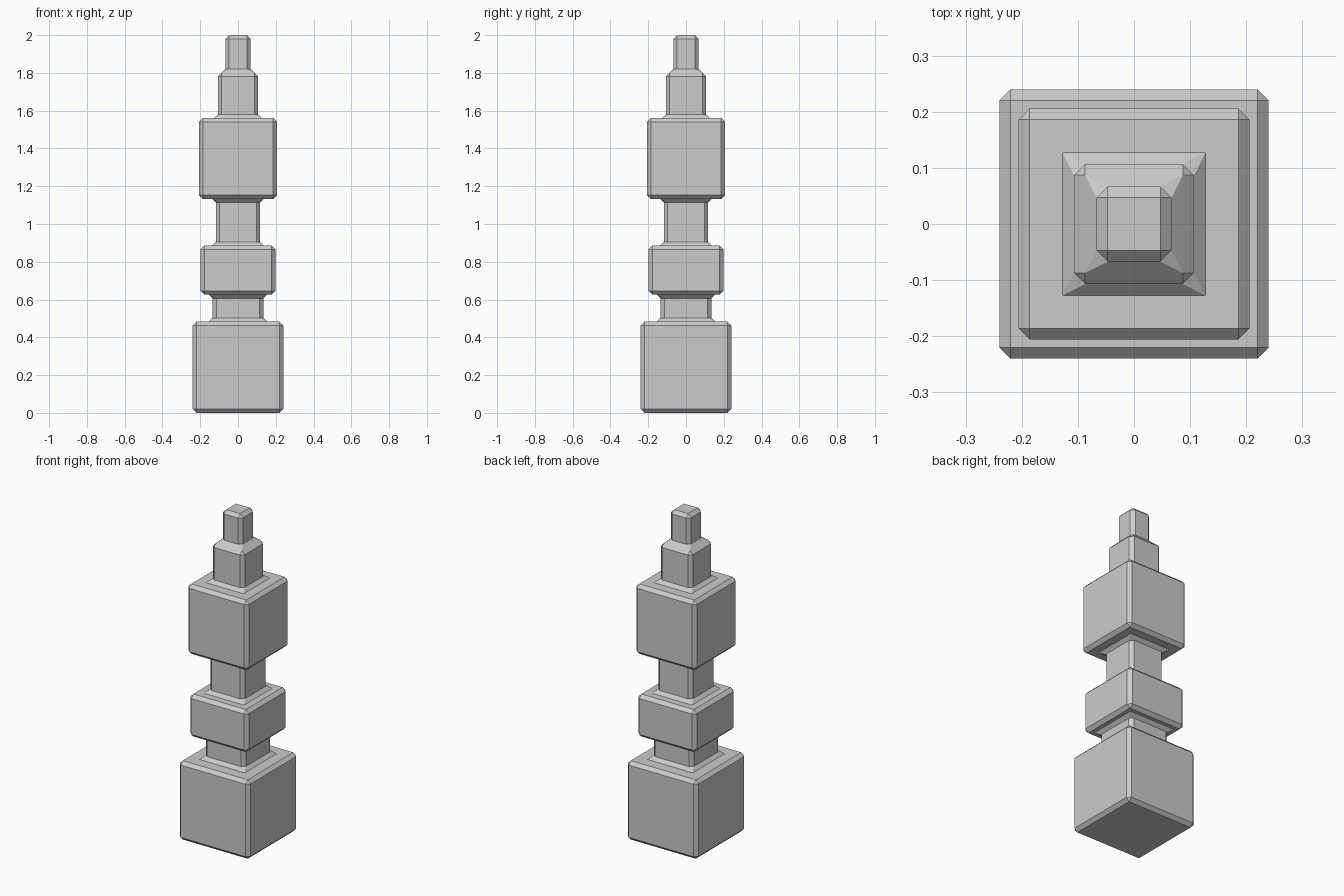
import bpy
import bmesh
from mathutils import Matrix

if "Cube" in bpy.data.objects:
    bpy.data.objects.remove(bpy.data.objects["Cube"])

C = 0.02  # chamfer width on every edge

# stacked square tiers: bottom z, top z, half width
TIERS = [
    (0.0, 0.483, 0.24),     # base block
    (0.483, 0.626, 0.135),  # lower neck
    (0.626, 0.886, 0.198),  # middle block
    (0.886, 1.133, 0.117),  # upper neck
    (1.133, 1.561, 0.206),  # large block
    (1.561, 1.80, 0.107),   # shoulder
    (1.80, 2.0, 0.067),     # tip
]


def ring(bm, half, z, cut):
    """Square ring with cut corners (cut = 0 gives doubled corner points)."""
    pts = []
    for i in range(4):
        rot = Matrix.Rotation(i * 1.5707963268, 3, 'Z')
        for x, y in ((half, half - cut), (half - cut, half)):
            pts.append(bm.verts.new(rot @ Matrix.Translation((x, y, z)).translation))
    return pts


bm = bmesh.new()
rings = []
for i, (z0, z1, h) in enumerate(TIERS):
    below = TIERS[i - 1][2] if i else 0
    above = TIERS[i + 1][2] if i + 1 < len(TIERS) else 0
    # edges chamfer inward next to a narrower tier, flare out next to a wider one
    low = h - C if below < h else h + C
    high = h - C if above < h else h + C
    rings += [ring(bm, low, z0, 0), ring(bm, h, z0 + C, C),
              ring(bm, h, z1 - C, C), ring(bm, high, z1, 0)]

# skin between the rings and close both ends
for a, b in zip(rings, rings[1:]):
    for j in range(8):
        k = (j + 1) % 8
        bm.faces.new((a[j], a[k], b[k], b[j]))
bm.faces.new(rings[0][::-1])
bm.faces.new(rings[-1])
bmesh.ops.remove_doubles(bm, verts=bm.verts[:], dist=0.0005)
bmesh.ops.recalc_face_normals(bm, faces=bm.faces[:])

mesh = bpy.data.meshes.new("tiered_post")
bm.to_mesh(mesh)
bm.free()
bpy.context.collection.objects.link(bpy.data.objects.new("tiered_post", mesh))
